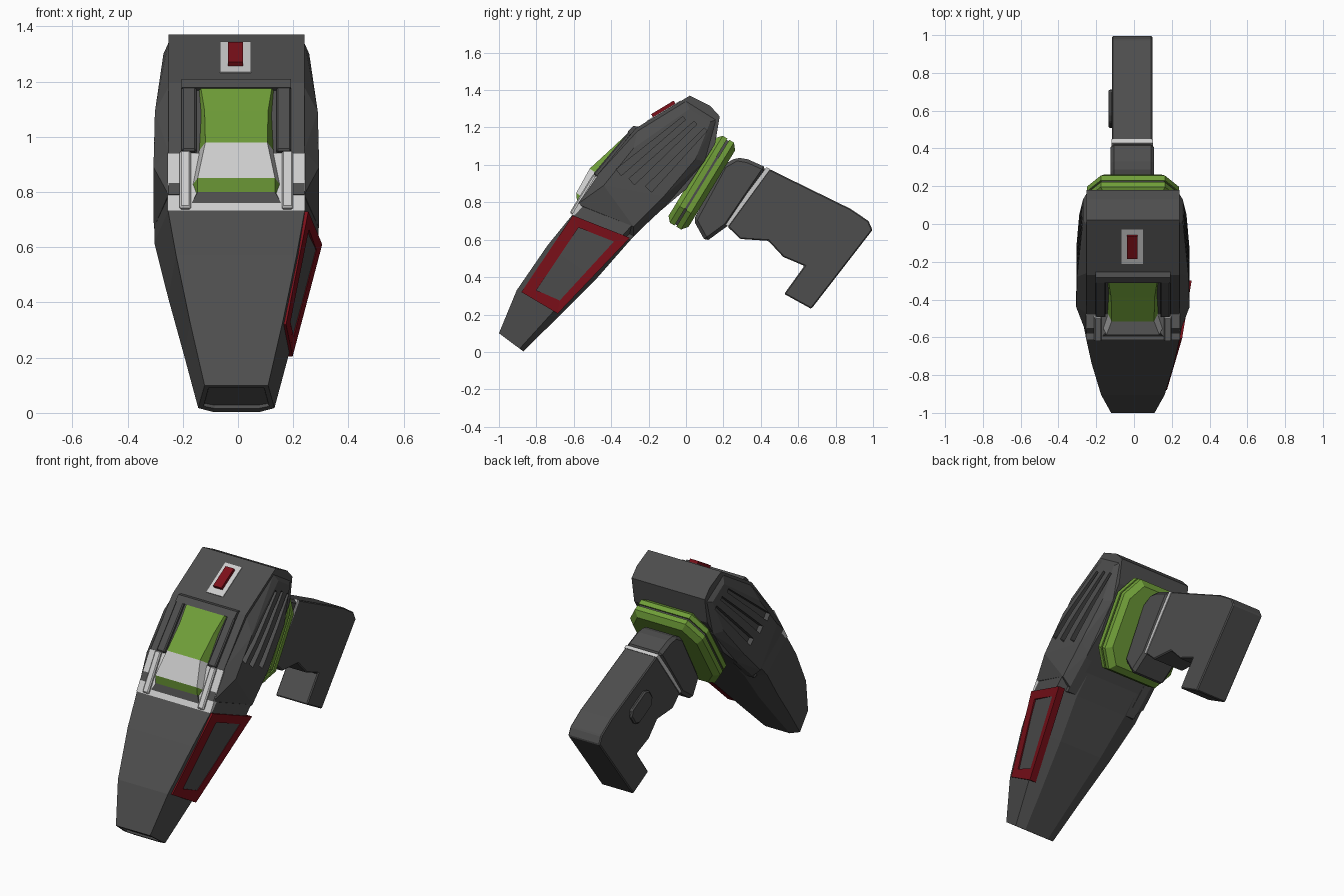
import bpy, bmesh
from mathutils import Vector

if "Cube" in bpy.data.objects:
    bpy.data.objects.remove(bpy.data.objects["Cube"])

CX = -0.006  # body sits a hair left because of the right-hand side panel


def material(name, rgb):
    m = bpy.data.materials.new(name)
    m.diffuse_color = (*rgb, 1)
    m.use_nodes = True
    m.node_tree.nodes["Principled BSDF"].inputs["Base Color"].default_value = m.diffuse_color
    return m


DARK = material("dark_shell", (0.075, 0.075, 0.075))
GREEN = material("green", (0.16, 0.34, 0.04))
RED = material("red", (0.2, 0.005, 0.01))
PALE = material("pale_grey", (0.55, 0.55, 0.55))


def finish(name, bm, *mats):
    bmesh.ops.recalc_face_normals(bm, faces=bm.faces)
    me = bpy.data.meshes.new(name)
    bm.to_mesh(me)
    bm.free()
    for m in mats:
        me.materials.append(m)
    ob = bpy.data.objects.new(name, me)
    bpy.context.collection.objects.link(ob)
    return ob


def loft(name, rings, *mats, closed=True, paint=None):
    """Skin equal-length rings of points; paint maps a row number to a material slot."""
    bm = bmesh.new()
    vs = [[bm.verts.new(p) for p in r] for r in rings]
    n = len(rings[0])
    for i in range(len(vs) - 1):
        for j in range(n if closed else n - 1):
            k = (j + 1) % n
            f = bm.faces.new((vs[i][j], vs[i][k], vs[i + 1][k], vs[i + 1][j]))
            f.material_index = (paint or {}).get(i, 0)
    bm.faces.new(vs[0])
    bm.faces.new(vs[-1])
    return finish(name, bm, *mats)


def prism(name, profile, x0, x1, mat, bevel=0):
    """Side profile in (y, z) pulled across x."""
    ob = loft(name, [[(x, y, z) for y, z in profile] for x in (x0, x1)], mat)
    if bevel:
        b = ob.modifiers.new("bevel", 'BEVEL')
        b.width, b.segments, b.limit_method = bevel, 1, 'ANGLE'
    return ob


# Tapered nose: front edge, back edge, front half width, side half width
nose = [((-1.0, .10), (-.87, .003), .115, .138),
        ((-.905, .33), (-.68, .19), .168, .19),
        ((-.74, .57), (-.48, .39), .218, .247),
        ((-.61, .73), (-.30, .595), .247, .297),
        ((-.52, .84), (-.20, .70), .246, .297)]
rings = []
for F, B, wf, ws in nose:
    F, B = Vector(F), Vector(B)
    M = F.lerp(B, .85)
    half = [(wf, F), (ws, M), (ws * .6, B)]
    rings.append([(CX + w, *p) for w, p in half] + [(CX - w, *p) for w, p in half[::-1]])
body = loft("nose", rings, DARK)
bm = bmesh.new()  # sunken window in the tip
bm.from_mesh(body.data)
bm.faces.ensure_lookup_table()
tip = min(bm.faces, key=lambda f: f.calc_center_median().z)
bmesh.ops.inset_region(bm, faces=[tip], thickness=.022, depth=0)
bmesh.ops.inset_region(bm, faces=[tip], thickness=.004, depth=-.012)
bm.to_mesh(body.data)
bm.free()

# Rear housing with pale band at its front foot
housing = [(-.608, .73), (-.48, .94), (-.27, 1.195), (.02, 1.37), (.13, 1.315), (.18, 1.26),
           (.155, 1.11), (0, .87), (-.20, .70), (-.30, .60)]
prism("rear_housing", housing, CX - .246, CX + .246, DARK)
band = [(-.612, .732), (-.484, .942), (-.45, .93), (-.56, .735)]
prism("front_band", band, CX - .249, CX + .249, PALE)

# Bulged side covers with three slots each
rim = [(-.58, .79), (-.47, .95), (-.26, 1.18), (0, 1.34), (.16, 1.24), (.10, 1.02), (-.12, .77), (-.28, .62)]
crown = [(.300, -.44, .89), (.295, -.28, 1.09), (.264, .02, 1.30), (.264, .13, 1.23),
         (.284, .05, 1.03), (.299, -.12, .83), (.299, -.28, .67)]
slots = [((-.36, .96), (-.01, 1.25)), ((-.29, .91), (.05, 1.225)), ((-.20, .87), (.105, 1.19))]
for side, label in ((1, "right"), (-1, "left")):
    bm = bmesh.new()
    for y, z in rim:
        for x in (.20, .246):
            bm.verts.new((CX + side * x, y, z))
    for x, y, z in crown:
        bm.verts.new((CX + side * x, y, z))
    bmesh.ops.convex_hull(bm, input=bm.verts)
    cover = finish("side_cover_" + label, bm, DARK)
    for i, (a, b) in enumerate(slots):
        a, b = Vector(a), Vector(b)
        d = (b - a).normalized()
        n = Vector((-d.y, d.x))
        quad = [(a - n * .022, .27), (a + n * .022, .27), (b + n * .011, .24), (b - n * .011, .24)]
        cutter = loft(f"slot_cutter_{label}_{i}",
                      [[(CX + side * x, *p) for p, x in quad],
                       [(CX + side * .4, *p) for p, x in quad]], DARK)
        cutter.hide_render = True
        cutter.hide_set(True)
        mod = cover.modifiers.new("slot", 'BOOLEAN')
        mod.operation, mod.object, mod.solver = 'DIFFERENCE', cutter, 'EXACT'

# Waisted display with pale waistband and dark sill
rows = [(-.295, 1.185, .13), (-.39, 1.095, .115), (-.515, .98, .112), (-.587, .85, .14),
        (-.582, .80, .14), (-.60, .745, .17)]
rings = [[(CX - w - .03, y + .06, z - .04), (CX - w, y, z), (CX + w, y, z), (CX + w + .03, y + .06, z - .04)]
         for y, z, w in rows]
loft("display", rings, GREEN, PALE, DARK, paint={2: 1, 4: 2})

# Rails beside the display
upper = [(-.262, 1.20), (-.282, 1.207), (-.496, .952), (-.47, .93)]
lower = [(-.47, .93), (-.496, .952), (-.622, .745), (-.60, .73)]
for s, label in ((1, "right"), (-1, "left")):
    prism("display_rail_" + label, upper, CX + s * .145, CX + s * .198, DARK, .006)
    prism("rail_foot_" + label, lower, CX + s * .165, CX + s * .205, PALE, .006)
prism("display_top_rail", [(-.255, 1.204), (-.282, 1.209), (-.312, 1.178), (-.28, 1.16)],
      CX - .198, CX + .198, DARK)


# Power switch on its pale plate, lying on the sloped roof
def on_roof(name, y0, y1, lift, x0, x1, mat):
    a, b, n = Vector((-.27, 1.195)), Vector((.02, 1.37)), Vector((-.517, .856))
    p, q = (a.lerp(b, (y + .27) / .29) for y in (y0, y1))
    prism(name, [p - n * .01, q - n * .01, q + n * lift, p + n * lift], x0, x1, mat)


on_roof("switch_plate", -.21, -.028, .004, -.065, .047, PALE)
on_roof("switch", -.175, -.055, .022, -.037, .019, RED)

# Red frame on the right side of the nose
outer = [(.247, -.605, .73), (.297, -.30, .61), (.19, -.686, .205), (.166, -.88, .32)]
inner = [(.249, -.575, .665), (.276, -.385, .59), (.194, -.675, .275), (.182, -.80, .33)]
frame = []
for x_off in (.014, -.03):
    frame.append([[(x + x_off + CX, y, z) for x, y, z in loop] for loop in (outer, inner)])
bm = bmesh.new()
loops = [[bm.verts.new(p) for p in r] for r in (frame[0][0], frame[0][1], frame[1][1], frame[1][0])]
for i in range(4):
    A, B = loops[i], loops[(i + 1) % 4]
    for j in range(4):
        k = (j + 1) % 4
        bm.faces.new((A[j], A[k], B[k], B[j]))
finish("side_frame", bm, RED)

# Octagonal collar: two chamfered green halves around a dark seam
C, U, N = Vector((.085, .905)), Vector((.52, .854)), Vector((.854, -.52))
octagon = [(.17, .272), (.243, .16), (.243, -.17), (.17, -.272)]
octagon += [(-x, u) for x, u in octagon[::-1]]


def collar(name, steps, mat):
    loft(name, [[(CX + x * s, *(C + U * u * s + N * t)) for x, u in octagon] for t, s in steps], mat)


collar("collar_front", [(-.06, .90), (-.035, 1), (-.006, 1)], GREEN)
collar("collar_back", [(.006, 1), (.035, 1), (.062, .88)], GREEN)
collar("collar_seam", [(-.008, .97), (.008, .97)], DARK)

# Neck, pale joint strip, grip with foot
neck = [(.04, .705), (.105, .588), (.22, .672), (.432, .985), (.33, 1.03), (.27, 1.04), (.20, 1.0)]
prism("neck", neck, -.125, .107, DARK, .018)
prism("joint_strip", [(.205, .685), (.225, .67), (.45, .977), (.43, .987)], -.118, .1, PALE)
grip = [(.222, .67), (.29, .604), (.44, .594), (.52, .508), (.633, .46), (.525, .31), (.67, .23),
        (.997, .652), (.976, .70), (.88, .765), (.445, .978)]
prism("grip", grip, -.116, .097, DARK, .006)

# Rounded thumb pad on the left of the grip
D, P = Vector((.88, -.47)), Vector((-.55, -.83))
pad = [(-.10, -.03), (-.07, -.06), (.07, -.06), (.10, -.03), (.10, .04), (.07, .07), (-.06, .07), (-.10, .03)]
prism("thumb_pad", [Vector((.61, .74)) + D * a + P * b for a, b in pad], -.134, -.11, DARK, .008)
